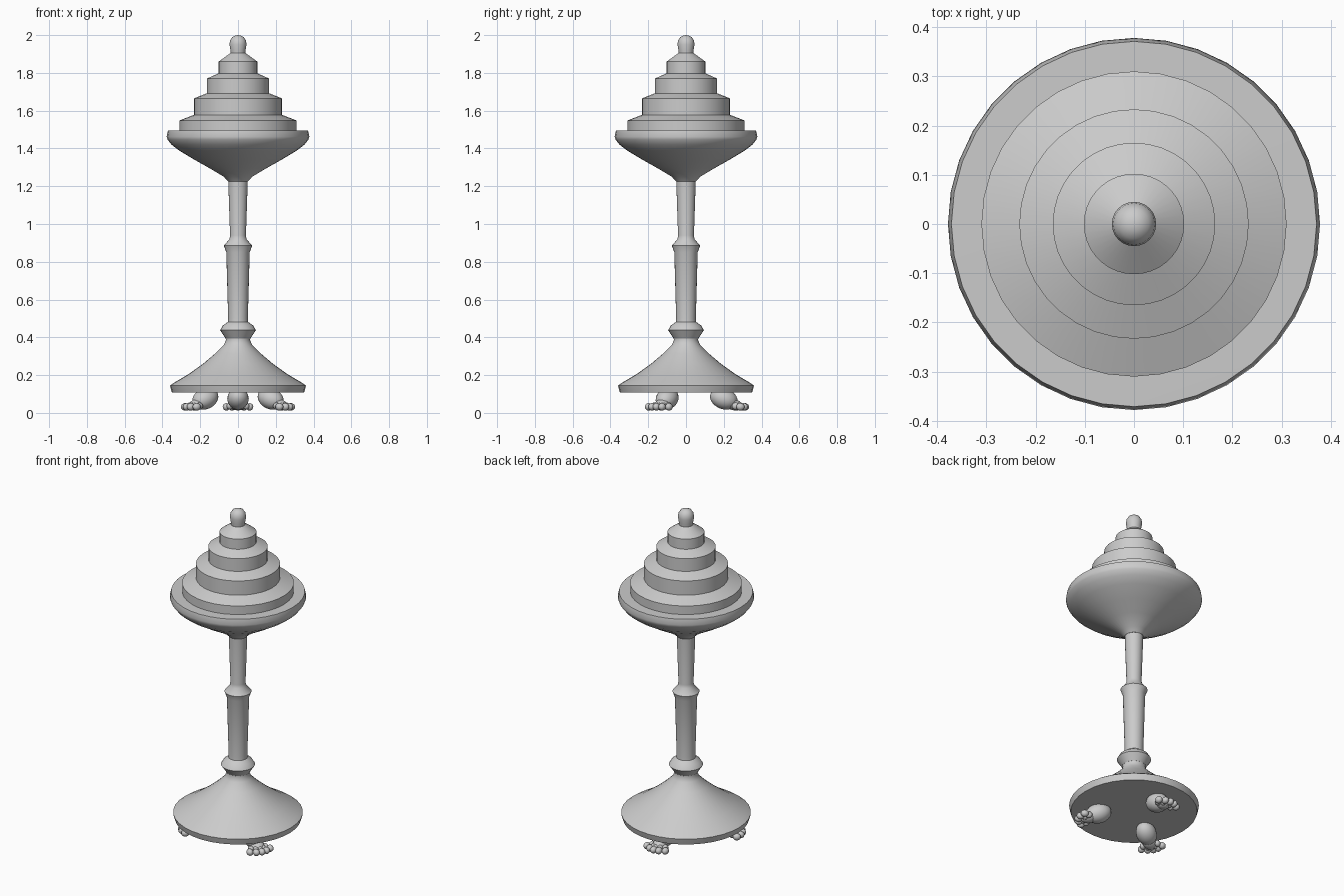
import bpy, bmesh, math
from mathutils import Matrix, Vector

if "Cube" in bpy.data.objects:
    bpy.data.objects.remove(bpy.data.objects["Cube"])


def finish(name, bm, angle=35):
    bmesh.ops.recalc_face_normals(bm, faces=bm.faces)
    mesh = bpy.data.meshes.new(name)
    bm.to_mesh(mesh)
    bm.free()
    ob = bpy.data.objects.new(name, mesh)
    bpy.context.collection.objects.link(ob)
    bpy.ops.object.select_all(action='DESELECT')
    ob.select_set(True)
    bpy.context.view_layer.objects.active = ob
    bpy.ops.object.shade_smooth_by_angle(angle=math.radians(angle))
    return ob


def lathe(name, profile, sides=36):
    """Revolve (radius, z) points around z; ends on the axis close the shape."""
    bm = bmesh.new()
    verts = [bm.verts.new((r, 0, z)) for r, z in profile]
    edges = [bm.edges.new(pair) for pair in zip(verts, verts[1:])]
    bmesh.ops.spin(bm, geom=verts + edges, cent=(0, 0, 0), axis=(0, 0, 1),
                   angle=math.tau, steps=sides, use_duplicate=False)
    bmesh.ops.remove_doubles(bm, verts=bm.verts, dist=1e-4)
    return finish(name, bm)


# Flared base plate with neck
lathe("base", [(0, 0.108), (0.35, 0.108), (0.355, 0.125), (0.36, 0.145), (0.335, 0.162),
               (0.265, 0.203), (0.185, 0.26), (0.12, 0.315), (0.075, 0.36),
               (0.064, 0.385), (0.066, 0.40), (0, 0.40)])

# Stem in two tapered lengths, with collar rings
lathe("stem", [(0, 0.39), (0.066, 0.395), (0.095, 0.438), (0.08, 0.463), (0.053, 0.482),
               (0.052, 0.50), (0.062, 0.85), (0.075, 0.885), (0.045, 0.92),
               (0.042, 0.94), (0.052, 1.24), (0, 1.24)], 24)

# Wide bowl
lathe("bowl", [(0, 1.225), (0.052, 1.225), (0.075, 1.25), (0.15, 1.295), (0.23, 1.34),
               (0.31, 1.388), (0.352, 1.42), (0.373, 1.447), (0.378, 1.462),
               (0.371, 1.495), (0, 1.50)])

# Stepped lid: each tier has an upright wall and a sloping top
tiers = [(0.31, 1.49, 1.548), (0.233, 1.578, 1.665), (0.165, 1.692, 1.77), (0.102, 1.798, 1.86)]
lid = [(0, 1.49)]
for r, low, high in tiers:
    lid += [(r, low), (r, high)]
lathe("tiered_lid", lid + [(0.04, 1.905), (0, 1.905)])

# Rounded finial
lathe("finial", [(0, 1.895), (0.038, 1.895), (0.04, 1.92), (0.045, 1.95), (0.042, 1.972),
                 (0.03, 1.99), (0.014, 1.998), (0, 2.0)], 24)


def foot(name, angle):
    """Bulbous ankle sloping outward to a row of bead toes."""
    bm = bmesh.new()
    turn = Matrix.Rotation(angle, 4, 'Z')

    def blob(pos, size, tilt=0, sides=10):
        bmesh.ops.create_uvsphere(
            bm, u_segments=sides, v_segments=sides - 2, radius=1,
            matrix=turn @ Matrix.Translation(Vector(pos)) @ Matrix.Rotation(tilt, 4, 'Y')
            @ Matrix.Diagonal((*size, 1)))

    blob((0.20, 0, 0.075), (0.075, 0.057, 0.055), 0.35, 16)
    blob((0.25, 0, 0.045), (0.05, 0.04, 0.03), 0.3, 12)
    for i in range(-2, 3):
        out = 0.312 - 0.006 * i * i
        blob((out, i * 0.031, 0.032), (0.023, 0.019, 0.02))
        blob((out - 0.025, i * 0.022, 0.036), (0.022, 0.016, 0.019))
    finish(name, bm, 60)


# Three clawed feet
for label, deg in (("back", 90), ("left", 210), ("right", 330)):
    foot(label + "_foot", math.radians(deg))
